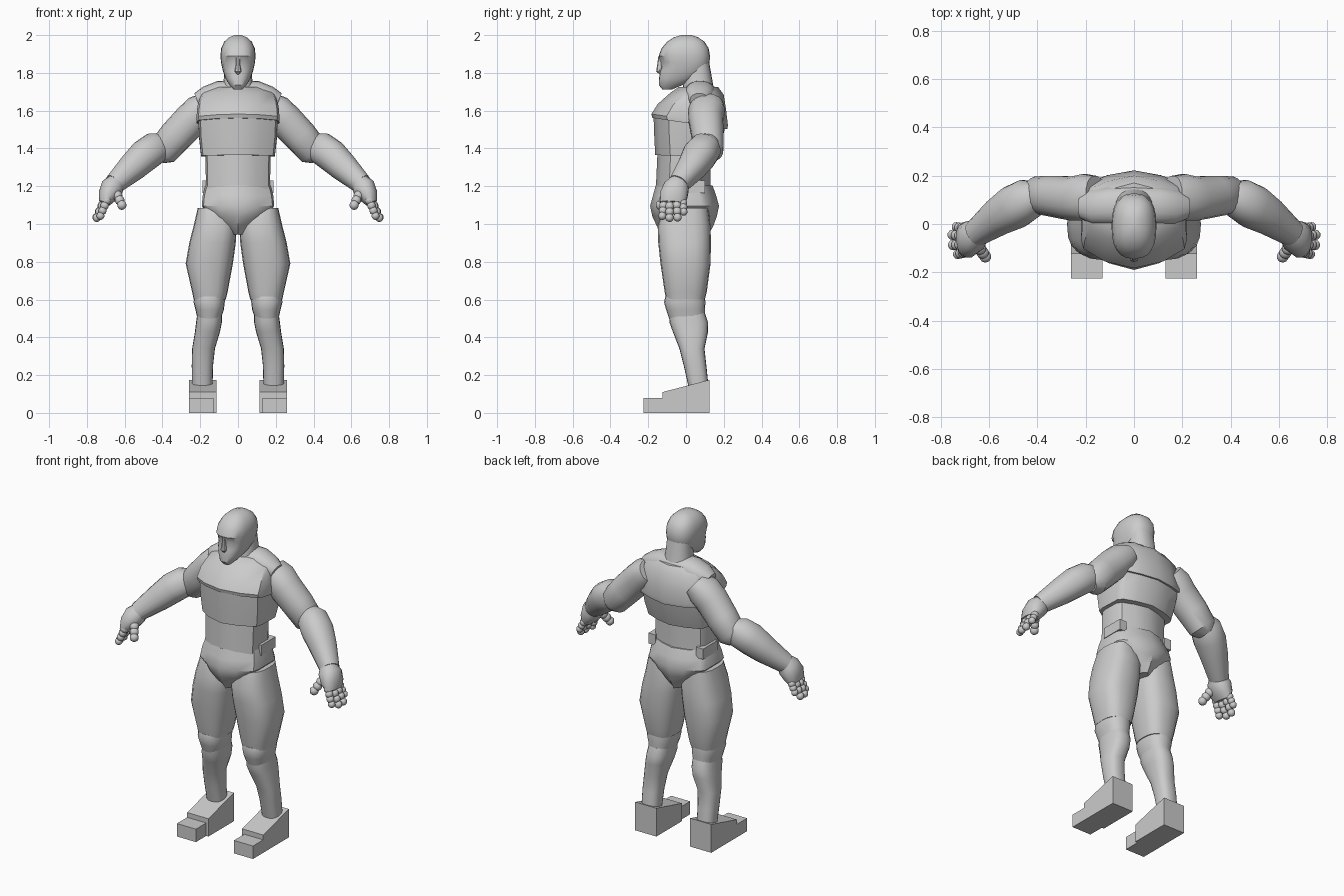
import bpy, bmesh, math
from mathutils import Vector

grey = bpy.data.materials.new("light_grey")
grey.diffuse_color = (0.6, 0.6, 0.6, 1)


def finish(name, bm, angle=35):
    bmesh.ops.recalc_face_normals(bm, faces=bm.faces)
    me = bpy.data.meshes.new(name)
    bm.to_mesh(me)
    bm.free()
    me.materials.append(grey)
    ob = bpy.data.objects.new(name, me)
    bpy.context.collection.objects.link(ob)
    bpy.ops.object.select_all(action='DESELECT')
    ob.select_set(True)
    bpy.context.view_layer.objects.active = ob
    bpy.ops.object.shade_smooth_by_angle(angle=math.radians(angle))
    return ob


def skin(name, loops, s=1, angle=35, edit=None):
    """Join rings of points into a closed body; s = -1 mirrors in x."""
    bm = bmesh.new()
    rings = []
    for loop in loops:
        pts = [Vector(p) for p in loop]
        if edit:
            pts = [edit(p) for p in pts]
        rings.append([bm.verts.new((p.x * s, p.y, p.z)) for p in pts])
    n = len(rings[0])
    for a, b in zip(rings, rings[1:]):
        for i in range(n):
            bm.faces.new((a[i], a[(i + 1) % n], b[(i + 1) % n], b[i]))
    bm.faces.new(rings[0])
    bm.faces.new(rings[-1])
    return finish(name, bm, angle)


def unit_ring(n, e):
    """Superellipse outline."""
    out = []
    for i in range(n):
        t = 2 * math.pi * i / n
        c, q = math.cos(t), math.sin(t)
        out.append((math.copysign(abs(c) ** (2 / e), c), math.copysign(abs(q) ** (2 / e), q)))
    return out


def stack(name, rows, s=1, n=20, e=2.3, edit=None):
    """Horizontal rings given as z, x0, x1, y0, y1."""
    loops = [[((x0 + x1) / 2 + u * (x1 - x0) / 2, (y0 + y1) / 2 + v * (y1 - y0) / 2, z)
              for u, v in unit_ring(n, e)] for z, x0, x1, y0, y1 in rows]
    return skin(name, loops, s, edit=edit)


def limb(name, rows, s=1, n=18, e=2.2):
    """Rings across a path, given as centre x, y, z and two radii."""
    c = [Vector(r[:3]) for r in rows]
    loops = []
    for i, r in enumerate(rows):
        t = (c[min(i + 1, len(c) - 1)] - c[max(i - 1, 0)]).normalized()
        u = t.cross(Vector((0, 1, 0))).normalized()
        v = t.cross(u)
        loops.append([c[i] + u * p * r[3] + v * q * r[4] for p, q in unit_ring(n, e)])
    return skin(name, loops, s)


def plate(name, rows, front=0.08, back=0.05):
    """Wedge-fronted torso rings given as z, half width, y front, y back, tilt."""
    loops = []
    for z, w, f, b, tilt in rows:
        half = [(0, f), (w * .55, f + front * .35), (w * .95, f + front), (w, f + front + .04),
                (w, b - back - .03), (w * .9, b - back), (w * .5, b - back * .4), (0, b)]
        pts = half + [(-x, y) for x, y in half[-2:0:-1]]
        loops.append([(x, y, z + tilt * y) for x, y in pts])
    return skin(name, loops)


def box(name, lo, hi, s=1):
    (x0, y0, z0), (x1, y1, z1) = lo, hi
    return skin(name, [[(x0, y0, z), (x1, y0, z), (x1, y1, z), (x0, y1, z)] for z in (z0, z1)], s)


# Head, with shallow eye hollows
def eyes(p):
    if 1.84 < p.z < 1.88 and p.y < -0.09 and 0.02 < abs(p.x) < 0.075:
        p.y += 0.015
    return p


stack("head", [
    (1.712, -.022, .022, -.125, -.075), (1.735, -.045, .045, -.143, -.02),
    (1.77, -.066, .066, -.143, .06), (1.81, -.08, .08, -.137, .11),
    (1.855, -.09, .09, -.137, .125), (1.89, -.093, .093, -.144, .127),
    (1.93, -.089, .089, -.13, .12), (1.965, -.073, .073, -.1, .098),
    (1.988, -.048, .048, -.065, .065), (2.0, -.018, .018, -.025, .03)],
    n=24, e=2.5, edit=eyes)
limb("nose", [(0, -.135, 1.885, .01, .012), (0, -.138, 1.845, .011, .014),
              (0, -.14, 1.81, .018, .018), (0, -.132, 1.795, .01, .008)], n=8)
stack("neck", [(1.6, -.11, .11, -.01, .18), (1.70, -.085, .085, -.02, .15),
               (1.77, -.075, .075, -.01, .138), (1.86, -.07, .07, 0, .122)])

# Torso
plate("chest", [(1.535, .218, -.178, .218, -.15), (1.555, .22, -.183, .222, -.15),
                (1.62, .215, -.15, .213, -.1), (1.69, .195, -.085, .2, -.03),
                (1.725, .15, -.04, .17, 0)])
plate("rib_band", [(1.36, .195, -.163, .165, -.03), (1.45, .205, -.168, .19, -.08),
                   (1.55, .21, -.172, .208, -.15)])
plate("waist", [(1.08, .165, -.165, .135, 0), (1.18, .17, -.16, .13, 0),
                (1.40, .172, -.15, .13, 0)], front=.07)
plate("pelvis", [(.945, .045, -.12, .12, 0), (.99, .095, -.155, .145, 0),
                 (1.04, .15, -.178, .163, 0), (1.095, .192, -.19, .175, 0),
                 (1.15, .187, -.175, .16, 0), (1.205, .172, -.16, .14, 0)],
      front=.08, back=.06)

for side, s in (("right", 1), ("left", -1)):
    # Neck-to-shoulder muscle and hip pad
    limb("trapezius_" + side, [(.0, .075, 1.69, .07, .085), (.10, .075, 1.69, .068, .08),
                               (.165, .07, 1.67, .06, .075), (.215, .07, 1.65, .045, .05)], s)
    box("hip_pad_" + side, (.14, -.04, 1.165), (.187, .1, 1.23), s)

    # Arm
    limb("upper_arm_" + side, [
        (.155, .115, 1.635, .07, .085), (.20, .11, 1.60, .09, .098), (.25, .105, 1.55, .092, .092),
        (.33, .115, 1.465, .09, .086), (.40, .12, 1.385, .082, .078), (.43, .12, 1.36, .05, .05)], s)
    limb("forearm_" + side, [
        (.40, .12, 1.425, .06, .06), (.435, .105, 1.405, .085, .085), (.495, .07, 1.362, .087, .092),
        (.56, .03, 1.30, .077, .078), (.655, -.04, 1.212, .055, .055)], s)

    # Hand
    limb("palm_" + side, [(.64, -.035, 1.23, .045, .045), (.665, -.05, 1.195, .062, .068),
                          (.69, -.066, 1.15, .052, .075), (.707, -.07, 1.11, .03, .066)], s, n=14)
    fingers = [((.70, -.018, 1.135), (.735, -.012, 1.065), .021),
               ((.705, -.05, 1.13), (.75, -.045, 1.035), .023),
               ((.705, -.085, 1.125), (.748, -.087, 1.033), .023),
               ((.695, -.115, 1.125), (.728, -.125, 1.043), .022),
               ((.65, -.085, 1.175), (.615, -.135, 1.10), .026)]
    for k, (a, b, r) in enumerate(fingers):
        a, b = Vector(a), Vector(b)
        bm = bmesh.new()
        for j in range(4):
            p = a.lerp(b, j / 3)
            ball = bmesh.ops.create_uvsphere(bm, u_segments=10, v_segments=7, radius=r * (1.1 - .04 * j))
            bmesh.ops.translate(bm, verts=ball["verts"], vec=(p.x * s, p.y, p.z))
        finish(("thumb_" if k == 4 else "finger_%d_" % (k + 1)) + side, bm, 60)

    # Leg
    stack("thigh_" + side, [
        (.60, .065, .235, -.105, .1), (.64, .055, .243, -.113, .11), (.79, .027, .277, -.135, .13),
        (.90, .012, .258, -.147, .132), (.99, .006, .235, -.15, .13), (1.085, .04, .213, -.12, .118)],
        s, e=2.6)
    stack("knee_" + side, [
        (.50, .09, .215, -.09, .1), (.545, .075, .225, -.105, .1), (.585, .07, .235, -.116, .103),
        (.615, .07, .232, -.11, .1)], s, e=2.4)
    stack("shin_" + side, [
        (.13, .135, .243, .015, .12), (.25, .132, .245, -.012, .108), (.34, .122, .243, -.035, .098),
        (.43, .095, .228, -.07, .117), (.48, .085, .222, -.088, .116), (.53, .085, .215, -.09, .1)],
        s, e=2.5)

    # Foot: sloped block with a toe step
    outline = [(-.125, 0), (.125, 0), (.125, .175), (-.125, .11)]
    skin("foot_" + side, [[(x, y, z) for y, z in outline] for x in (.115, .26)], s)
    box("toe_" + side, (.13, -.225, 0), (.26, -.11, .08), s)
